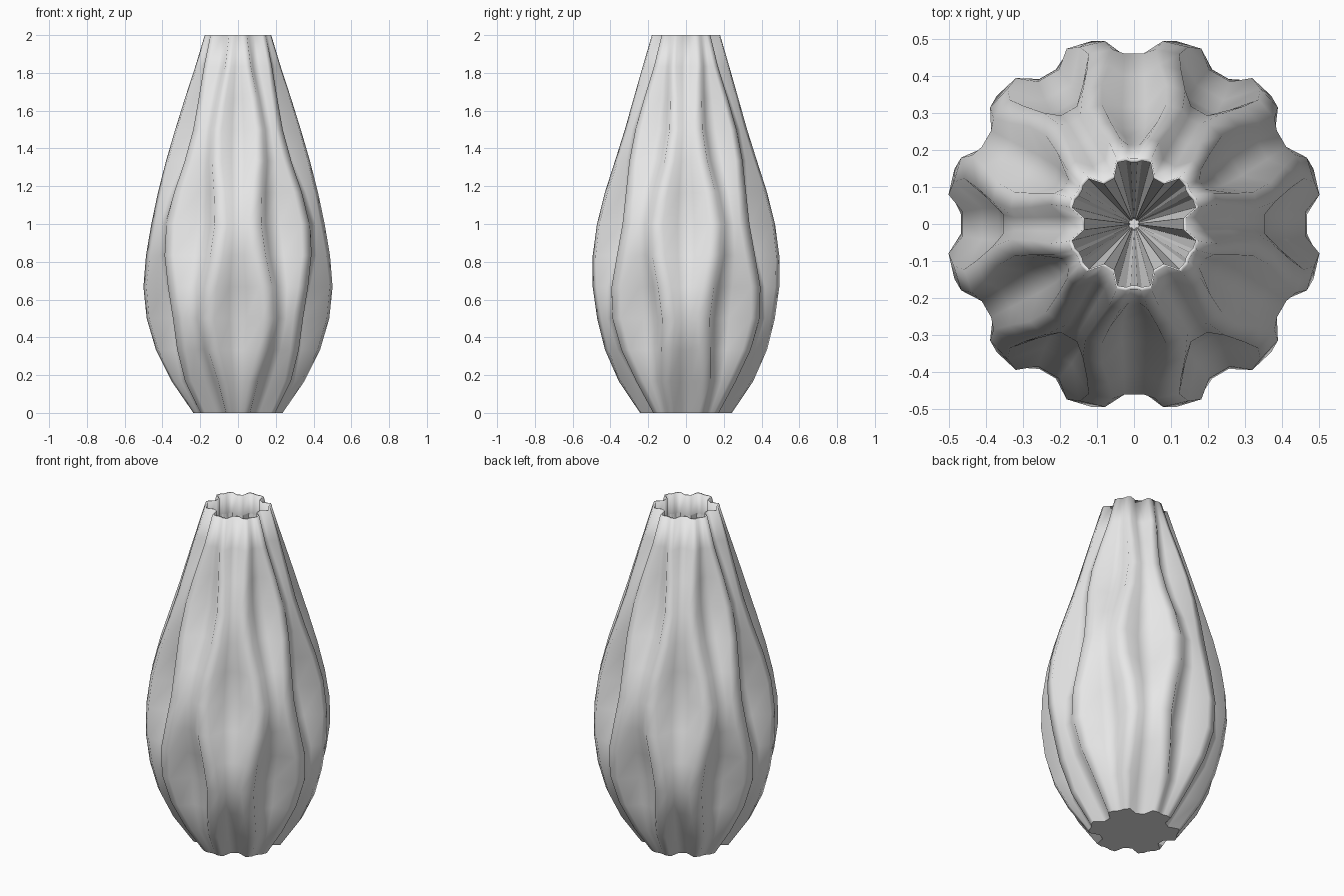
import bpy
import bmesh
from math import cos, sin, pi, radians

cube = bpy.data.objects.get("Cube")
if cube:
    bpy.data.objects.remove(cube, do_unlink=True)

# Lobe radius at equal height steps from foot to rim
PROFILE = [0.245, 0.36, 0.44, 0.487, 0.507, 0.5, 0.475,
           0.435, 0.386, 0.335, 0.284, 0.232, 0.182]
STEPS = len(PROFILE) - 1
HEIGHT = 2.0


def section(radius, z):
    """Fluted ring: two families of six grooves that widen and deepen in turn."""
    sway = cos(2 * pi * z)
    wide_a = 11 + 4 * sway
    wide_b = 11 - 4 * sway
    floor_a = radius * (0.87 - 0.09 * sway)
    floor_b = radius * (0.875 + 0.095 * sway)
    half = [(0.45 * wide_a, floor_a), (wide_a, radius),
            (30 - wide_b, radius), (30 - 0.45 * wide_b, floor_b)]
    cell = half + [(60 - a, r) for a, r in reversed(half)]
    return [(r * cos(radians(a + 60 * k)), r * sin(radians(a + 60 * k)), z)
            for k in range(6) for a, r in cell]


def bridge(bm, lower, upper, smooth):
    n = len(lower)
    for i in range(n):
        j = (i + 1) % n
        bm.faces.new((lower[i], lower[j], upper[j], upper[i])).smooth = smooth


bm = bmesh.new()


def add_ring(points):
    return [bm.verts.new(p) for p in points]


# Outer fluted wall
rings = []
for i, radius in enumerate(PROFILE):
    rings.append(add_ring(section(radius, HEIGHT * i / STEPS)))

# Thin soft lip and the upright inside of the neck
rim = section(PROFILE[-1], HEIGHT)
for drop in (0, 0.12):
    rings.append(add_ring([(x * 0.945, y * 0.945, z - drop) for x, y, z in rim]))
for low, high in zip(rings, rings[1:]):
    bridge(bm, low, high, True)

# Faceted hollow tapering to a tiny floor
floor = add_ring([(x * 0.08, y * 0.08, 0.08) for x, y, z in rim])
bridge(bm, rings[-1], floor, False)
bm.faces.new(floor)

# Flat foot
bm.faces.new(list(reversed(rings[0])))

# Crisp edges where the wall meets the hollow and the foot
for edge in bm.edges:
    if len({f.smooth for f in edge.link_faces}) > 1:
        edge.smooth = False

mesh = bpy.data.meshes.new("fluted_vase")
bm.to_mesh(mesh)
bm.free()
vase = bpy.data.objects.new("fluted_vase", mesh)
bpy.context.collection.objects.link(vase)

# Plain pale ceramic
ceramic = bpy.data.materials.new("pale_grey_ceramic")
ceramic.use_nodes = True
colour = (0.8, 0.8, 0.8, 1)
ceramic.diffuse_color = colour
ceramic.node_tree.nodes["Principled BSDF"].inputs["Base Color"].default_value = colour
mesh.materials.append(ceramic)
